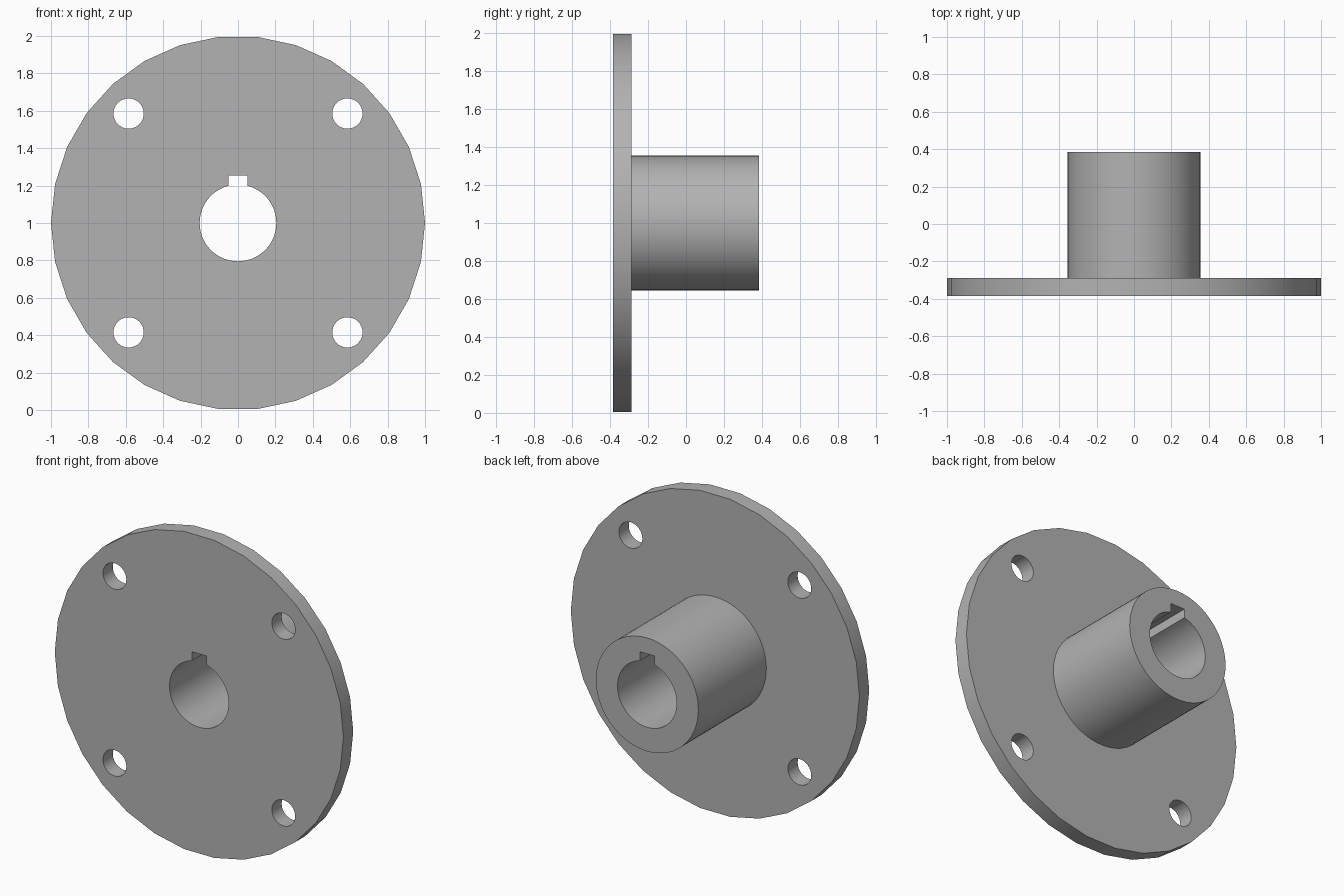
import bpy, bmesh
from math import sin, cos, asin, pi, tau, radians

cube = bpy.data.objects.get("Cube")
if cube:
    bpy.data.objects.remove(cube, do_unlink=True)

AXIS_Z = 1.0                                   # height of the shaft axis
FRONT, FLANGE_BACK, HUB_BACK = -0.385, -0.288, 0.385
BORE_R, KEY_HALF, KEY_TOP = 0.205, 0.05, 0.255
BOLT = 0.585

steel = bpy.data.materials.new("grey steel")
steel.use_nodes = True
grey = (0.45, 0.45, 0.45, 1)
steel.diffuse_color = grey
steel.node_tree.nodes["Principled BSDF"].inputs["Base Color"].default_value = grey


def circle(radius, sides, cx=0, cz=0):
    return [(cx + radius * cos(tau * i / sides), cz + radius * sin(tau * i / sides))
            for i in range(sides)]


def keyed_bore(sides=48):
    # round bore with a square keyway at the top
    gap = asin(KEY_HALF / BORE_R)
    start, sweep = pi / 2 + gap, tau - 2 * gap
    arc = [(BORE_R * cos(start + sweep * i / sides), BORE_R * sin(start + sweep * i / sides))
           for i in range(sides + 1)]
    return arc + [(KEY_HALF, KEY_TOP), (-KEY_HALF, KEY_TOP)]


def extruded_plate(name, loops, y0, y1):
    # fill an outline with holes, then extrude it along y
    bm = bmesh.new()
    for loop in loops:
        verts = [bm.verts.new((x, y0, AXIS_Z + z)) for x, z in loop]
        for a, b in zip(verts, verts[1:] + verts[:1]):
            bm.edges.new((a, b))
    bmesh.ops.triangle_fill(bm, use_beauty=True, edges=bm.edges[:])
    front = bm.faces[:]
    out = bmesh.ops.extrude_face_region(bm, geom=front, use_keep_orig=True)
    moved = [g for g in out["geom"] if isinstance(g, bmesh.types.BMVert)]
    bmesh.ops.translate(bm, verts=moved, vec=(0, y1 - y0, 0))
    bmesh.ops.recalc_face_normals(bm, faces=bm.faces[:])
    mesh = bpy.data.meshes.new(name)
    bm.to_mesh(mesh)
    bm.free()
    mesh.materials.append(steel)
    obj = bpy.data.objects.new(name, mesh)
    bpy.context.collection.objects.link(obj)
    bpy.ops.object.select_all(action='DESELECT')
    obj.select_set(True)
    bpy.context.view_layer.objects.active = obj
    bpy.ops.object.shade_smooth_by_angle(angle=radians(30))
    return obj


# flange disc with four bolt holes
bolt_holes = [circle(0.081, 32, sx * BOLT, sz * BOLT) for sx in (-1, 1) for sz in (-1, 1)]
extruded_plate("flange", [circle(1.0, 30), keyed_bore()] + bolt_holes, FRONT, FLANGE_BACK)

# hub sleeve behind the flange
extruded_plate("hub", [circle(0.355, 60), keyed_bore()], FLANGE_BACK, HUB_BACK)
